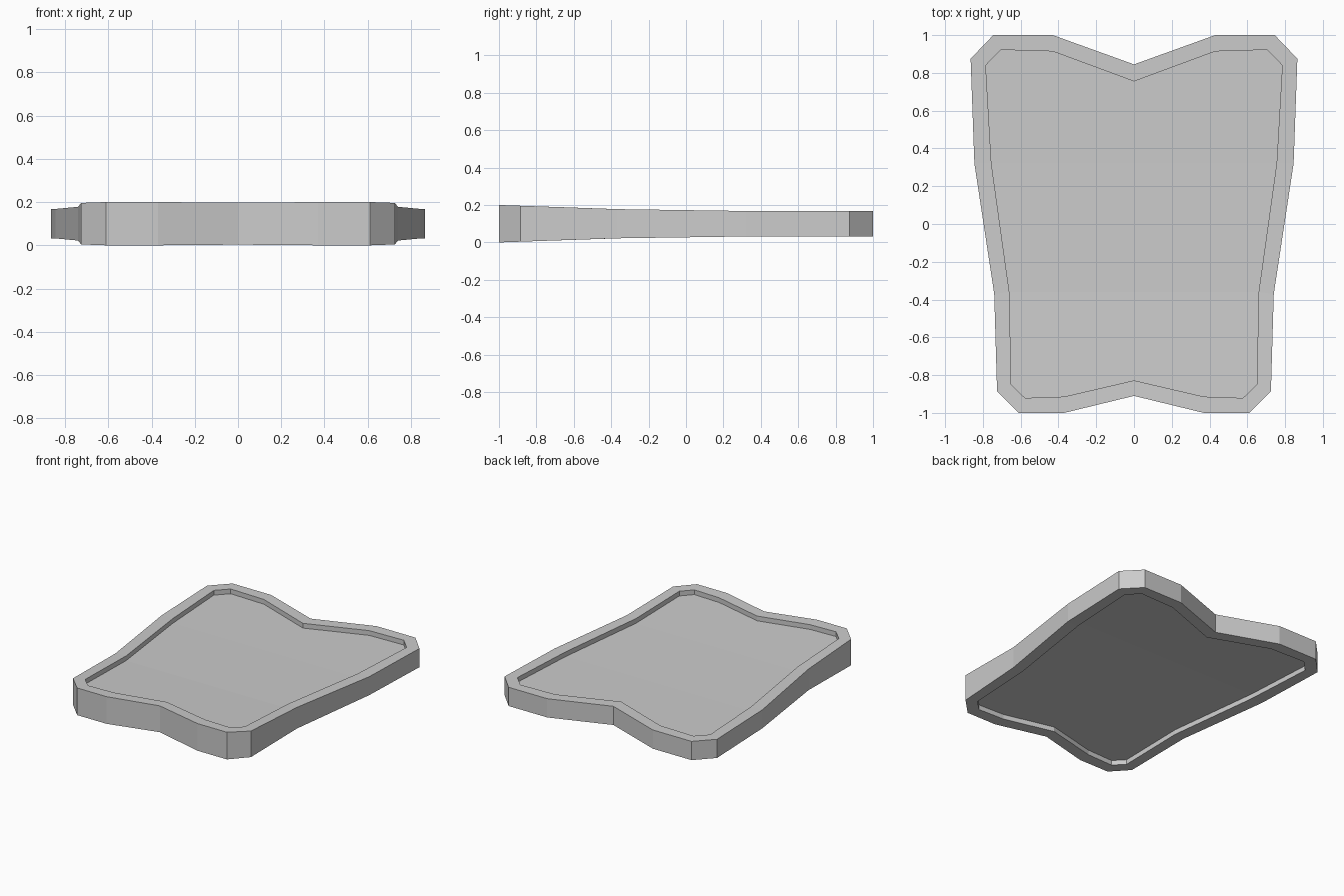
import bpy, bmesh

if "Cube" in bpy.data.objects:
    bpy.data.objects.remove(bpy.data.objects["Cube"])

# Right half of the outline and of the recessed panel, back notch to front notch
OUTER = [(0, .845), (.43, 1), (.745, 1), (.865, .875), (.845, .32),
         (.74, -.37), (.725, -.885), (.61, -1), (.37, -1), (0, -.91)]
INNER = [(0, .755), (.43, .914), (.705, .922), (.785, .84), (.755, .32),
         (.66, -.36), (.65, -.85), (.577, -.921), (.37, -.914), (0, -.828)]
PROFILE = [(-1, .1), (-.885, .096), (-.37, .078), (0, .071), (.32, .068), (1, .069)]
MID_Z, DEPTH = .1, .035


def half_thickness(y):
    for (y0, h0), (y1, h1) in zip(PROFILE, PROFILE[1:]):
        if y <= y1:
            return h0 + (h1 - h0) * (y - y0) / (y1 - y0)
    return PROFILE[-1][1]


bm = bmesh.new()


def ring(points, side, inset=0):
    return [bm.verts.new((x, y, MID_Z + side * (half_thickness(y) - inset)))
            for x, y in points]


def bridge(a, b):
    for i in range(len(a) - 1):
        bm.faces.new((a[i], a[i + 1], b[i + 1], b[i]))


# Rim, recess wall and recessed panel on both sides
edges = []
for side in (1, -1):
    rim = ring(OUTER, side)
    lip = ring(INNER, side)
    p = ring(INNER + [(0, .32), (0, -.36)], side, DEPTH)
    bridge(rim, lip)
    bridge(lip, p[:10])
    for ids in ((0, 1, 2, 3), (0, 3, 4, 10), (10, 4, 5, 11), (11, 5, 6, 9), (9, 6, 7, 8)):
        bm.faces.new([p[i] for i in ids])
    edges.append(rim)

# Outer side wall
bridge(*edges)

# Mirror to the left half
bmesh.ops.mirror(bm, geom=bm.verts[:] + bm.edges[:] + bm.faces[:],
                 axis='X', merge_dist=.0001)
bmesh.ops.remove_doubles(bm, verts=bm.verts[:], dist=.0001)
bmesh.ops.recalc_face_normals(bm, faces=bm.faces[:])

mesh = bpy.data.meshes.new("rimmed_plate")
bm.to_mesh(mesh)
bm.free()
bpy.context.collection.objects.link(bpy.data.objects.new("rimmed_plate", mesh))
